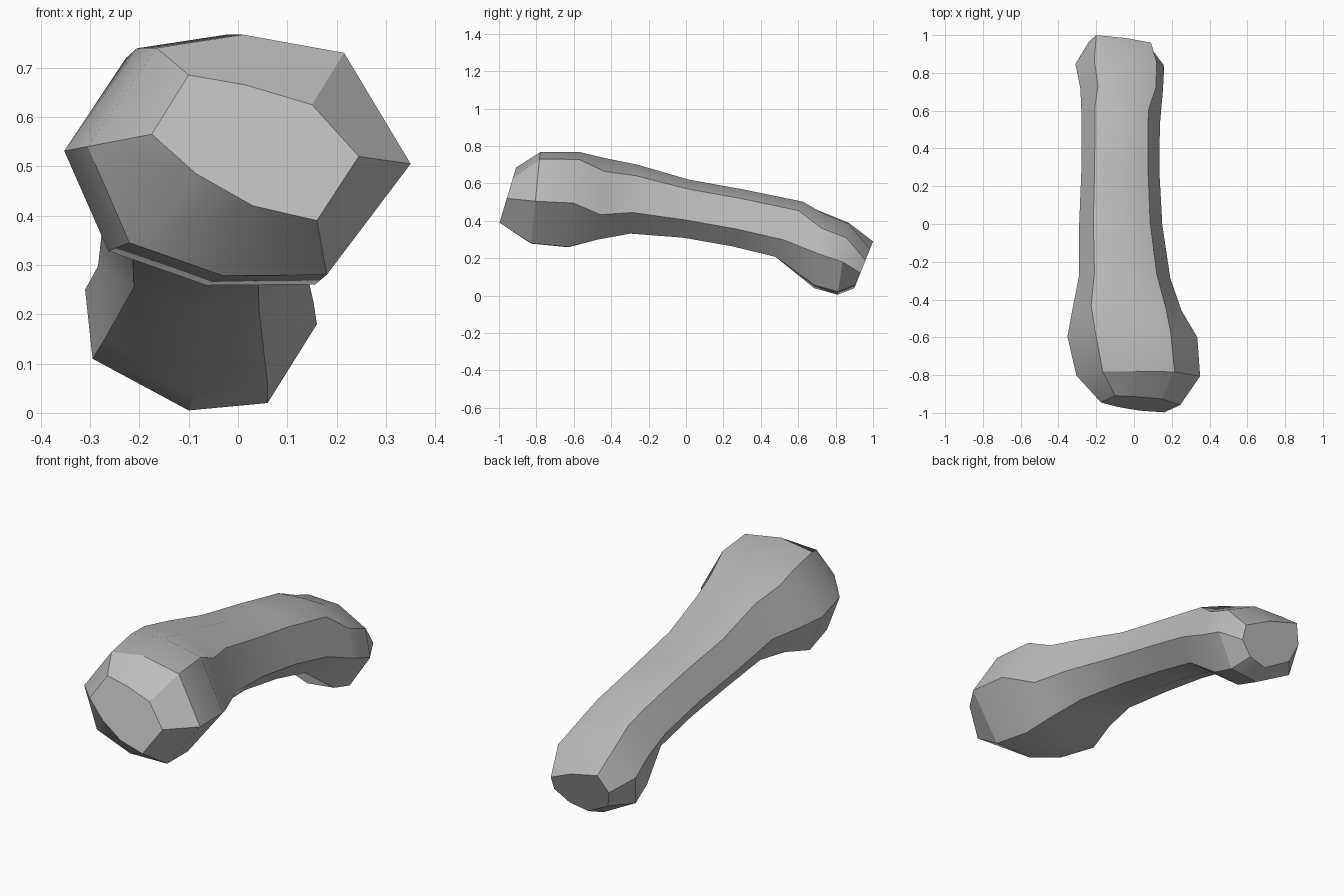
import bpy
import bmesh
from math import radians

default_cube = bpy.data.objects.get("Cube")
if default_cube:
    bpy.data.objects.remove(default_cube, do_unlink=True)


def make_material(name, color):
    material = bpy.data.materials.new(name)
    material.use_nodes = True
    material.diffuse_color = color
    shader = material.node_tree.nodes["Principled BSDF"]
    shader.inputs["Base Color"].default_value = color
    shader.inputs["Roughness"].default_value = 0.8
    return material


# Eight-cornered cross-sections (x, z), clockwise from the upper -x corner
front_cap = [(-.13, .155), (-.015, .135), (.12, .095), (.215, -.01),
             (.13, -.14), (0, -.11), (-.115, -.045), (-.205, .035)]
front_knob = [(-.165, .23), (.01, .257), (.215, .22), (.35, -.005),
              (.18, -.23), (-.03, -.232), (-.22, -.165), (-.305, .03)]
shaft = [(-.145, .15), (.01, .16), (.155, .11), (.22, -.055),
         (.12, -.15), (-.02, -.15), (-.15, -.1), (-.22, .01)]
rear_knob = [(-.13, .19), (.04, .185), (.2, .11), (.24, -.02),
             (.14, -.18), (-.02, -.195), (-.215, -.09), (-.23, .05)]
rear_cap = [(-.12, .13), (.04, .09), (.17, .03), (.17, -.04),
            (.1, -.1), (0, -.12), (-.13, -.05), (-.16, .04)]


def add_ring(bm, section, center, scale=(1, 1), lean=0):
    """Place a section; lean moves its upper corners back and lower ones forward."""
    cx, cy, cz = center
    ring = []
    for x, z in section:
        x, z = x * scale[0], z * scale[1]
        ring.append(bm.verts.new((cx + x, cy + lean * z, cz + z)))
    return ring


def bridge(bm, first, second):
    count = len(first)
    for i in range(count):
        j = (i + 1) % count
        bm.faces.new((first[i], first[j], second[j], second[i]))


# Stations from the large front knob, down the shaft, to the small rear knob
bm = bmesh.new()
rings = [
    add_ring(bm, front_cap, (.03, -.955, .53), lean=.3),
    add_ring(bm, front_knob, (0, -.805, .51), lean=.1),
    add_ring(bm, front_knob, (-.032, -.6, .5), (1.05, 1.04), lean=.12),
    add_ring(bm, shaft, (-.037, -.45, .51), (1.31, 1.4), lean=.1),
    add_ring(bm, shaft, (-.05, -.28, .51), (1.1, 1.19), lean=.1),
    add_ring(bm, shaft, (-.07, 0, .46), lean=.1),
    add_ring(bm, shaft, (-.072, .28, .41), (.94, .98), lean=.2),
    add_ring(bm, shaft, (-.07, .55, .35), (.94, .95), lean=.5),
    add_ring(bm, rear_knob, (-.07, .71, .245), (.93, 1.05), lean=.12),
    add_ring(bm, rear_knob, (-.08, .84, .2), lean=.15),
    add_ring(bm, rear_cap, (-.08, .948, .16), lean=.4),
]
for first, second in zip(rings, rings[1:]):
    bridge(bm, first, second)

# Close both ends
bm.faces.new(rings[0])
bm.faces.new(rings[-1])
bmesh.ops.recalc_face_normals(bm, faces=bm.faces)

mesh = bpy.data.meshes.new("bone")
bm.to_mesh(mesh)
bm.free()
bone = bpy.data.objects.new("bone", mesh)
bpy.context.collection.objects.link(bone)
mesh.materials.append(make_material("light_grey", (.5, .5, .5, 1)))

# Soft along the length, crisp at the ridges
bpy.ops.object.select_all(action="DESELECT")
bone.select_set(True)
bpy.context.view_layer.objects.active = bone
bpy.ops.object.shade_smooth_by_angle(angle=radians(30))
